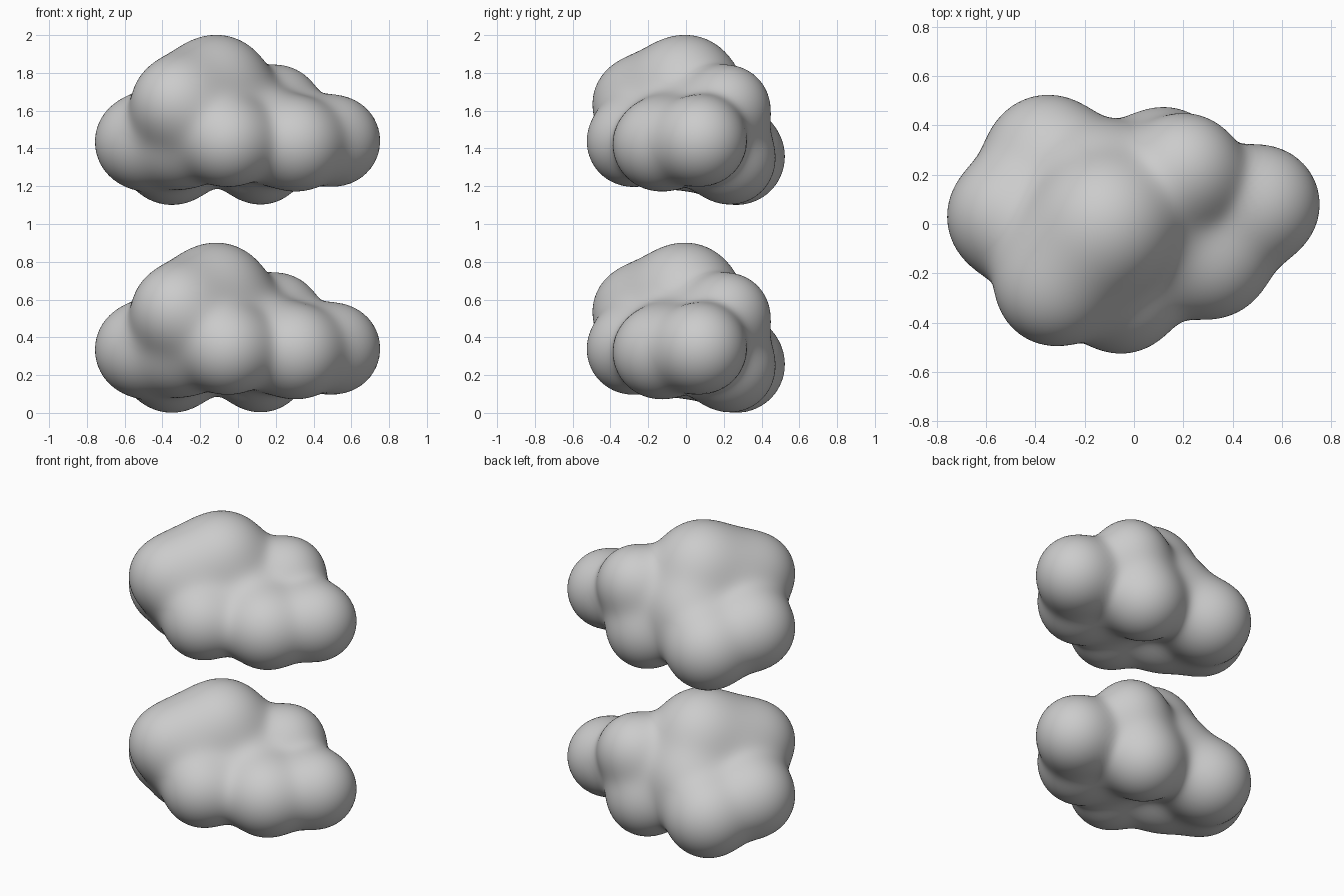
import bpy, bmesh
from math import exp, log
from mathutils import Vector

if "Cube" in bpy.data.objects:
    bpy.data.objects.remove(bpy.data.objects["Cube"])

# Puffs of the cloud: x, y, z, radius
PUFFS = [
    (-0.51, 0.03, 0.335, 0.246),  # left end
    (-0.325, -0.26, 0.54, 0.228), # front left, high
    (-0.11, 0.0, 0.62, 0.277),    # crown
    (-0.05, -0.29, 0.335, 0.233), # front middle
    (0.31, -0.14, 0.32, 0.242),   # front right
    (0.515, 0.08, 0.34, 0.237),   # right end
    (0.21, 0.22, 0.515, 0.222),   # back right, high
    (-0.35, 0.27, 0.255, 0.252),  # back left, low
    (0.12, 0.235, 0.24, 0.235),   # back middle, low
    (-0.14, 0.17, 0.42, 0.235),   # filling between the puffs
    (-0.23, -0.13, 0.56, 0.24),
    (0.10, -0.03, 0.38, 0.23),
    (-0.30, -0.10, 0.33, 0.235),
]
PUFFS = [(Vector(p[:3]), p[3]) for p in PUFFS]
CENTRE = Vector((-0.05, 0.0, 0.38))
BLEND = 0.05


def distance(p):
    """Distance to the softly merged puffs."""
    return -BLEND * log(sum(exp((r - (p - c).length) / BLEND) for c, r in PUFFS))


# Shrink a ball onto the merged puffs, each vertex along its ray to the centre
bm = bmesh.new()
bmesh.ops.create_icosphere(bm, subdivisions=6, radius=1.0)
for v in bm.verts:
    ray = v.co.normalized()
    t = 0.95
    for _ in range(40):
        d = distance(CENTRE + ray * t)
        t -= d
        if abs(d) < 0.0005:
            break
    v.co = CENTRE + ray * t

mesh = bpy.data.meshes.new("cloud")
bm.to_mesh(mesh)
bm.free()
mesh.shade_smooth()

# The same cloud twice, one above the other
for name, z in (("lower_cloud", 0.0), ("upper_cloud", 1.1)):
    cloud = bpy.data.objects.new(name, mesh)
    cloud.location.z = z
    bpy.context.collection.objects.link(cloud)
